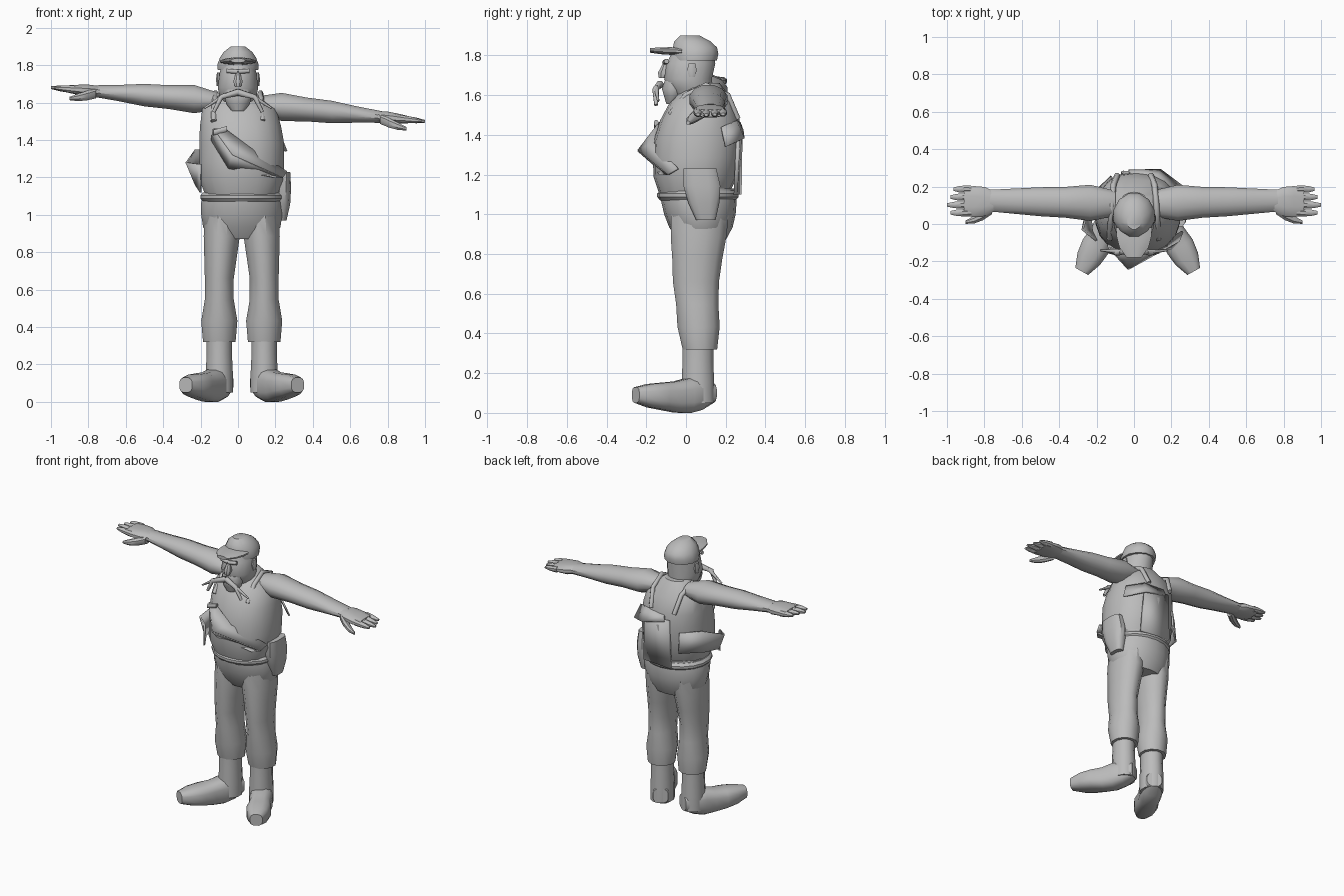
import bpy, bmesh, math
from mathutils import Vector, Matrix

old_cube = bpy.data.objects.get("Cube")
if old_cube:
    bpy.data.objects.remove(old_cube, do_unlink=True)

grey = bpy.data.materials.new("plain grey")
grey.use_nodes = True
grey.diffuse_color = (.5, .5, .5, 1)
grey.node_tree.nodes["Principled BSDF"].inputs["Base Color"].default_value = grey.diffuse_color


def finish(name, bm, angle):
    bmesh.ops.recalc_face_normals(bm, faces=bm.faces)
    mesh = bpy.data.meshes.new(name)
    bm.to_mesh(mesh)
    bm.free()
    mesh.materials.append(grey)
    part = bpy.data.objects.new(name, mesh)
    bpy.context.collection.objects.link(part)
    bpy.ops.object.select_all(action="DESELECT")
    part.select_set(True)
    bpy.context.view_layer.objects.active = part
    bpy.ops.object.shade_smooth_by_angle(angle=math.radians(angle))
    return part


def along(path, fraction):
    """Point at a fraction of the way through a list of points."""
    place = fraction * (len(path) - 1)
    index = min(int(place), len(path) - 2)
    return Vector(path[index]).lerp(Vector(path[index + 1]), place - index)


def loft(name, path, widths, depths=None, sides=12, square=1, matrix=Matrix()):
    """Skin evenly spaced oval rings, set across the main direction of the path."""
    depths = depths or widths
    travel = Vector(path[-1]) - Vector(path[0])
    main = max(range(3), key=lambda axis: abs(travel[axis]))
    across, upward = [axis for axis in range(3) if axis != main]
    bm = bmesh.new()
    rings = []
    for step, (width, depth) in enumerate(zip(widths, depths)):
        centre = along(path, step / (len(widths) - 1))
        ring = []
        for side in range(sides):
            turn = math.tau * (side + .5) / sides
            point = centre.copy()
            for axis, radius, wave in ((across, width, math.cos(turn)), (upward, depth, math.sin(turn))):
                point[axis] += radius * math.copysign(abs(wave) ** square, wave)
            ring.append(bm.verts.new(point))
        rings.append(ring)
    for lower, upper in zip(rings, rings[1:]):
        for side in range(sides):
            after = (side + 1) % sides
            bm.faces.new((lower[side], lower[after], upper[after], upper[side]))
    bm.faces.new(rings[0])
    bm.faces.new(rings[-1])
    bm.transform(matrix)
    return finish(name, bm, 40)


def cloth(name, top, bottom, thickness=.012):
    """Strip of cloth hung between two edges."""
    bm = bmesh.new()
    upper = [bm.verts.new(point) for point in top]
    lower = [bm.verts.new(point) for point in bottom]
    for i in range(len(top) - 1):
        bm.faces.new((upper[i], upper[i + 1], lower[i + 1], lower[i]))
    solid = finish(name, bm, 25).modifiers.new("thickness", "SOLIDIFY")
    solid.thickness = thickness
    solid.offset = 0


def cord(name, path, radius, tip=1):
    """Round cord whose radius shrinks towards the tip."""
    curve = bpy.data.curves.new(name, "CURVE")
    curve.dimensions = "3D"
    curve.bevel_depth = radius
    curve.bevel_resolution = 1
    curve.use_fill_caps = True
    spline = curve.splines.new("POLY")
    spline.points.add(len(path) - 1)
    for i, (point, place) in enumerate(zip(spline.points, path)):
        point.co = (*place, 1)
        point.radius = 1 + (tip - 1) * i / (len(path) - 1)
    curve.materials.append(grey)
    bpy.context.collection.objects.link(bpy.data.objects.new(name, curve))


# Torso with overhanging belly, trouser seat and belt
loft("torso", [(.02, .04, 1.09), (.02, .06, 1.38), (0, .09, 1.66)],
     widths=[.19, .23, .23, .23, .22, .2, .08],
     depths=[.17, .21, .22, .22, .2, .16, .08], sides=18, square=.9)
loft("trouser_seat", [(.02, .08, .87), (.02, .06, 1.13)],
     widths=[.17, .21, .22, .22, .2], depths=[.12, .16, .18, .19, .19], sides=18)
loft("belt", [(.02, .06, 1.07), (.02, .06, 1.12)],
     widths=[.21, .225, .225, .21], depths=[.19, .205, .205, .19], sides=18)

for side, label, slope in ((-1, "right", .08), (1, "left", -.1)):

    # Trouser leg with a gathered cuff
    def leg(x, y, z):
        return (.02 + side * x, y, z)

    loft(label + "_trouser_leg", [leg(.1, .07, 1), leg(.12, .05, .66), leg(.12, .07, .32)],
         widths=[.1, .1, .09, .08, .08, .1, .09], depths=[.15, .145, .13, .12, .11, .11, .09])

    # Boot, with the foot splayed outwards
    loft(label + "_boot_shaft", [leg(.12, .06, .36), leg(.12, .06, .05)],
         widths=[.07, .07, .075, .075], depths=[.08, .08, .085, .085])
    splay = Matrix.Translation(leg(.12, .07, 0)) @ Matrix.Rotation(side * math.radians(29), 4, "Z")
    loft(label + "_boot_foot", [(0, .07, .1), (0, -.14, .08), (0, -.37, .09)],
         widths=[.05, .07, .075, .07, .08, .07, .04],
         depths=[.05, .08, .09, .08, .07, .06, .04], square=.7, matrix=splay)

    # Arm, raised on the right and lowered on the left
    def arm(x, y, drop=0):
        return (side * x, y, 1.6 + slope * x - drop)

    loft(label + "_arm", [arm(.1, .11), arm(.77, .125)],
         widths=[.07, .1, .085, .08, .07, .06], depths=[.045, .078, .066, .062, .045, .032])
    loft(label + "_palm", [arm(.74, .12), arm(.91, .12)],
         widths=[.05, .08, .085, .08], depths=[.03, .033, .028, .02], square=.8)
    for finger in range(4):
        y = .06 + finger * .042
        tip = 1 - .018 * abs(finger - 1)
        loft(f"{label}_finger_{finger + 1}", [arm(.87, y), arm(tip, y)],
             widths=[.02, .021, .019, .01], depths=[.022, .02, .016, .008], sides=8)
    loft(label + "_thumb", [arm(.76, .08, .01), arm(.83, .03, .035), arm(.9, .01, .05)],
         widths=[.03, .028, .022, .01], sides=8)

    # Forked moustache, ear and brow
    cord(label + "_moustache", [(0, -.13, 1.655), (side * .09, -.155, 1.63), (side * .13, -.15, 1.55)],
         .02, tip=.5)
    cord(label + "_moustache_fork", [(side * .07, -.15, 1.64), (side * .18, -.14, 1.57)], .014, tip=.4)
    loft(label + "_ear", [(side * .105, .03, 1.69), (side * .105, .03, 1.76)],
         widths=[.01, .014, .008], depths=[.015, .026, .018], sides=8)
    cord(label + "_brow", [(0, -.108, 1.765), (side * .06, -.098, 1.77)], .013)

    # Shoulder strap
    cord(label + "_shoulder_strap",
         [(side * .13, -.08, 1.5), (side * .125, 0, 1.6), (side * .12, .1, 1.65),
          (side * .11, .21, 1.6), (side * .09, .26, 1.48)], .016)

# Head, beard and nose
loft("head", [(0, .04, 1.58), (0, .01, 1.68), (0, .04, 1.84)],
     widths=[.075, .1, .11, .1, .08], depths=[.09, .115, .122, .125, .1], sides=16)
loft("beard", [(0, -.07, 1.555), (0, -.06, 1.67)],
     widths=[.035, .065, .075, .07], depths=[.03, .045, .06, .05])
loft("nose", [(0, -.12, 1.685), (0, -.1, 1.77)],
     widths=[.018, .027, .018, .012], depths=[.018, .03, .02, .012], sides=8)

# Cap
loft("cap_crown", [(0, .045, 1.775), (0, .045, 1.84), (0, .02, 1.9)],
     widths=[.112, .113, .1, .08, .04], depths=[.115, .122, .115, .095, .05])
loft("cap_brim", [(0, -.02, 1.82), (0, -.18, 1.825)],
     widths=[.1, .095, .08, .04], depths=[.02, .02, .018, .012])

# Loose bib folded diagonally across the chest, with its buckle
cloth("loose_bib", top=[(-.06, -.14, 1.45), (.06, -.16, 1.36), (.26, -.04, 1.23)],
      bottom=[(-.13, -.13, 1.46), (-.03, -.24, 1.32), (.24, -.09, 1.2)])
cloth("bib_underside", top=[(-.13, -.13, 1.46), (-.03, -.24, 1.32), (.24, -.09, 1.2)],
      bottom=[(-.14, -.11, 1.4), (-.05, -.16, 1.25), (.2, -.13, 1.2)])
loft("bib_buckle", [(-.13, -.15, 1.44), (-.06, -.15, 1.46)], widths=[.012, .012], depths=[.016, .016], sides=8)

# Hem flaring over the right hip
cloth("flared_hem", top=[(-.2, -.09, 1.27), (-.275, -.03, 1.28), (-.225, .14, 1.35), (-.12, .245, 1.35)],
      bottom=[(-.2, -.09, 1.12), (-.225, -.04, 1.16), (-.24, .14, 1.21), (-.12, .255, 1.21)])

# Hip pouch and cloth hanging on the back
loft("hip_pouch", [(.23, .1, .97), (.245, .07, 1.23)],
     widths=[.03, .045, .045, .035], depths=[.05, .08, .095, .085], square=.7)
cloth("back_flap", top=[(-.02, .27, 1.46), (.12, .25, 1.47), (.22, .18, 1.44)],
      bottom=[(-.03, .285, 1.42), (.14, .29, 1.38), (.26, .2, 1.34)])
cloth("back_panel", top=[(-.06, .275, 1.43), (.13, .265, 1.43)],
      bottom=[(-.07, .27, 1.1), (.15, .25, 1.1)], thickness=.02)
